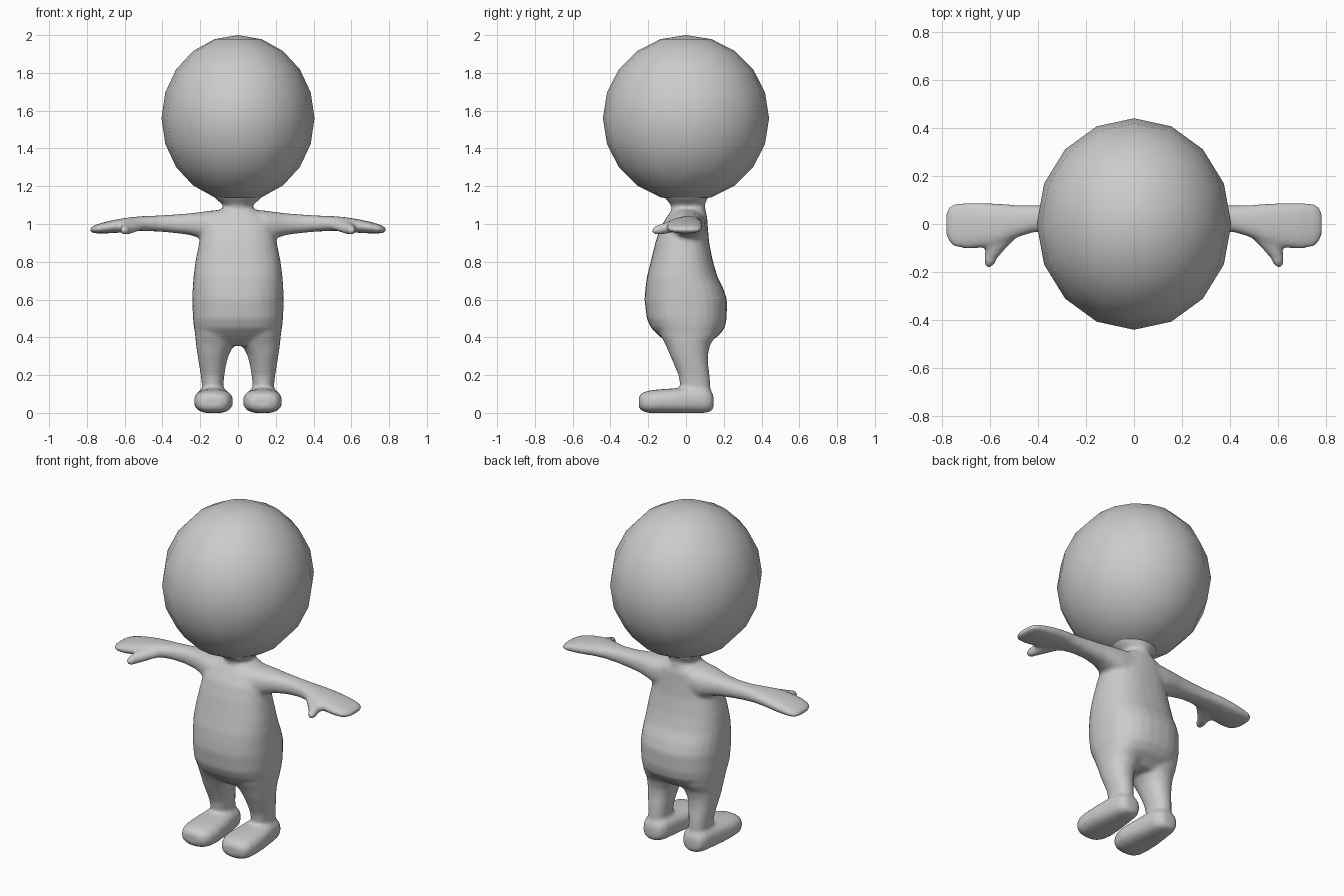
import bpy, bmesh, math
from mathutils import Matrix, Vector

grey = bpy.data.materials.new("plain grey")
grey.diffuse_color = (0.6, 0.6, 0.6, 1)


def finish(bm, name):
    bmesh.ops.recalc_face_normals(bm, faces=bm.faces)
    for f in bm.faces:
        f.smooth = True
    mesh = bpy.data.meshes.new(name)
    bm.to_mesh(mesh)
    bm.free()
    mesh.materials.append(grey)
    ob = bpy.data.objects.new(name, mesh)
    bpy.context.collection.objects.link(ob)
    return ob


def loft(bm, axis, stations, power=2.0, flip=1, n=28):
    """Capped tube along an axis; station = (position, u0, u1, v0, v1) bounds,
    u and v being the two other axes in x, y, z order."""
    rings = []
    for pos, u0, u1, v0, v1 in stations:
        ring = []
        for i in range(n):
            a = 2 * math.pi * i / n
            c, s = math.cos(a), math.sin(a)
            u = (u0 + u1) / 2 + (u1 - u0) / 2 * math.copysign(abs(c) ** (2 / power), c)
            v = (v0 + v1) / 2 + (v1 - v0) / 2 * math.copysign(abs(s) ** (2 / power), s)
            co = [u, v]
            co.insert(axis, pos)
            ring.append(bm.verts.new((co[0] * flip, co[1], co[2])))
        rings.append(ring)
    for a, b in zip(rings, rings[1:]):
        for i in range(n):
            j = (i + 1) % n
            bm.faces.new((a[i], a[j], b[j], b[i]))
    bm.faces.new(rings[0])
    bm.faces.new(rings[-1])


bm = bmesh.new()

# Torso: pear shape with round belly and seat
loft(bm, 2, [
    (0.355, -0.12, 0.12, -0.08, 0.10), (0.38, -0.20, 0.20, -0.11, 0.13),
    (0.41, -0.225, 0.225, -0.145, 0.175), (0.45, -0.234, 0.234, -0.185, 0.205),
    (0.50, -0.239, 0.239, -0.208, 0.216), (0.60, -0.242, 0.242, -0.22, 0.217),
    (0.66, -0.240, 0.240, -0.215, 0.197), (0.72, -0.236, 0.236, -0.207, 0.167),
    (0.80, -0.226, 0.226, -0.187, 0.143), (0.90, -0.206, 0.206, -0.163, 0.123),
    (0.98, -0.19, 0.19, -0.137, 0.116), (1.04, -0.16, 0.16, -0.10, 0.112),
    (1.075, -0.10, 0.10, -0.075, 0.10), (1.085, -0.06, 0.06, -0.05, 0.08)], 2.4)

# Neck, flaring into the head
loft(bm, 2, [
    (1.03, -0.11, 0.11, -0.08, 0.11), (1.075, -0.083, 0.083, -0.075, 0.105),
    (1.10, -0.078, 0.078, -0.08, 0.10), (1.13, -0.115, 0.115, -0.105, 0.11),
    (1.16, -0.14, 0.14, -0.13, 0.13)])

for side in (1, -1):
    # Leg
    loft(bm, 2, [
        (0.04, 0.075, 0.19, -0.03, 0.125), (0.14, 0.078, 0.19, -0.03, 0.13),
        (0.20, 0.072, 0.197, -0.04, 0.125), (0.26, 0.062, 0.207, -0.065, 0.117),
        (0.31, 0.048, 0.215, -0.087, 0.117), (0.36, 0.02, 0.222, -0.108, 0.128),
        (0.41, 0.005, 0.227, -0.135, 0.16), (0.50, 0.0, 0.235, -0.16, 0.18)], 2.2, side)
    # Shoe-like foot with a flat sole
    loft(bm, 1, [
        (-0.25, 0.085, 0.175, 0.03, 0.085), (-0.235, 0.055, 0.21, 0.01, 0.105),
        (-0.20, 0.035, 0.228, 0.0, 0.118), (-0.14, 0.026, 0.233, -0.002, 0.125),
        (-0.06, 0.033, 0.23, -0.002, 0.13), (0.03, 0.045, 0.218, -0.002, 0.14),
        (0.10, 0.055, 0.207, 0.0, 0.135), (0.135, 0.075, 0.19, 0.008, 0.115),
        (0.146, 0.10, 0.165, 0.025, 0.09)], 2.6, side)
    # Arm and mitten hand
    loft(bm, 0, [
        (0.05, -0.10, 0.11, 0.90, 1.08), (0.15, -0.09, 0.105, 0.90, 1.07),
        (0.21, -0.065, 0.098, 0.928, 1.062), (0.26, -0.045, 0.09, 0.943, 1.056),
        (0.34, -0.03, 0.082, 0.953, 1.05), (0.42, -0.035, 0.078, 0.96, 1.045),
        (0.50, -0.06, 0.08, 0.963, 1.042), (0.57, -0.09, 0.086, 0.96, 1.036),
        (0.64, -0.10, 0.09, 0.953, 1.025), (0.70, -0.104, 0.09, 0.95, 1.012),
        (0.75, -0.095, 0.085, 0.95, 0.997), (0.775, -0.07, 0.07, 0.955, 0.985),
        (0.784, -0.04, 0.04, 0.96, 0.978)], 2.4, side)
    # Thumb, pointing forward
    loft(bm, 1, [
        (-0.18, 0.593, 0.613, 0.955, 0.975), (-0.168, 0.58, 0.623, 0.943, 0.988),
        (-0.14, 0.568, 0.623, 0.943, 0.997), (-0.11, 0.54, 0.62, 0.947, 1.008),
        (-0.07, 0.50, 0.63, 0.957, 1.02), (-0.02, 0.45, 0.64, 0.967, 1.03)], 2.2, side)

# Fuse the limbs and torso into one soft skin
body = finish(bm, "body")
remesh = body.modifiers.new("fuse", 'REMESH')
remesh.mode = 'VOXEL'
remesh.voxel_size = 0.01
remesh.use_smooth_shade = True
soften = body.modifiers.new("soften", 'SMOOTH')
soften.factor = 0.5
soften.iterations = 10

# Head: coarse smooth-shaded ball
bm = bmesh.new()
bmesh.ops.create_uvsphere(bm, u_segments=16, v_segments=10, radius=1)
bmesh.ops.transform(bm, verts=bm.verts, matrix=Matrix.Translation(Vector((0, 0, 1.56)))
                    @ Matrix.Diagonal((0.405, 0.44, 0.44, 1)))
finish(bm, "head")
